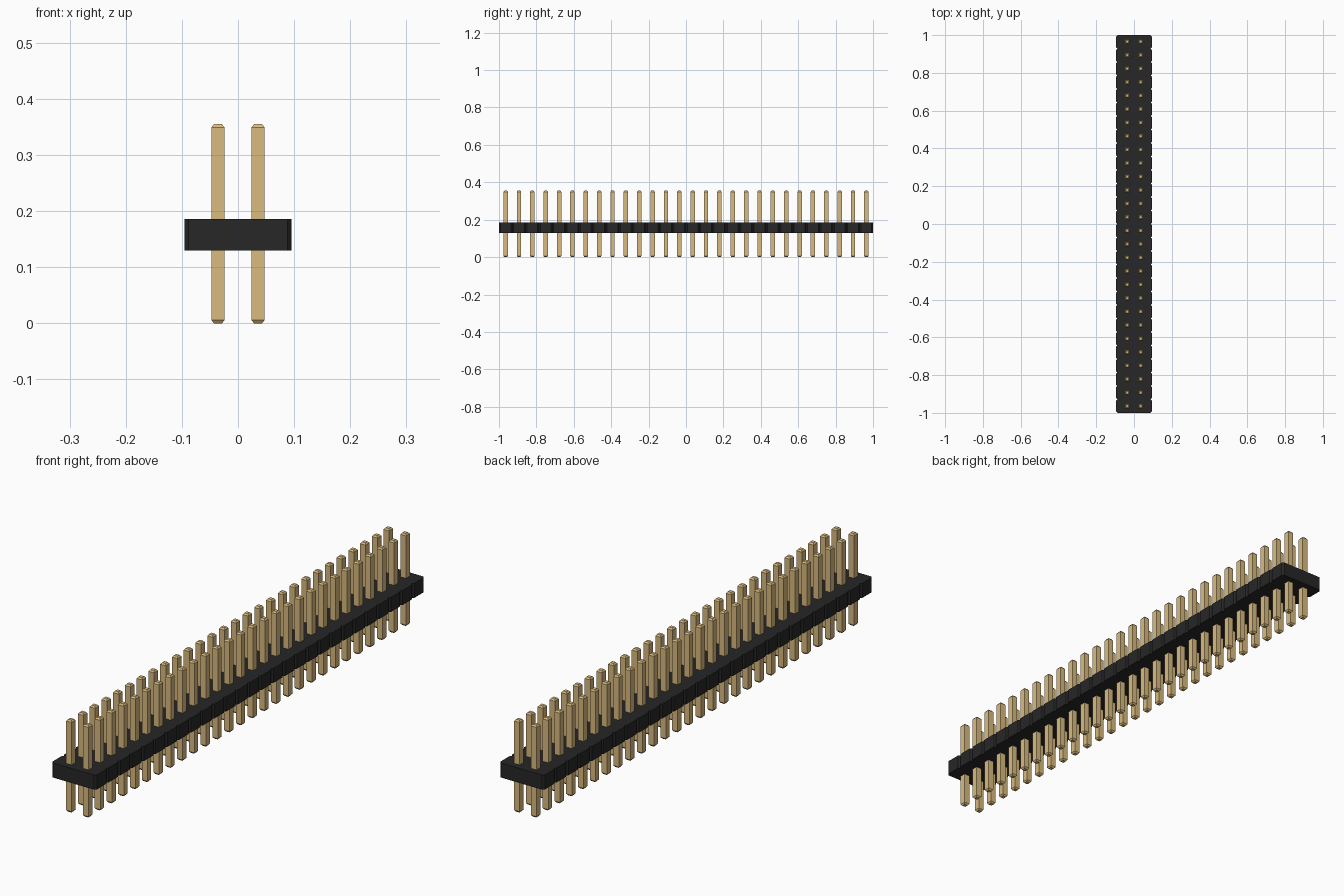
import bpy
import bmesh

if "Cube" in bpy.data.objects:
    bpy.data.objects.remove(bpy.data.objects["Cube"], do_unlink=True)

COUNT = 28
PITCH = 2 / COUNT
CHAMFER = PITCH / 10
HALF_WIDTH = 0.095
BODY_BOTTOM, BODY_TOP = 0.13, 0.186
PIN_TOP, PIN_HALF = 0.355, 0.0118
TIP_HALF, TIP_HEIGHT = 0.0072, 0.006


def make_material(name, color):
    mat = bpy.data.materials.new(name)
    mat.use_nodes = True
    mat.diffuse_color = color
    mat.node_tree.nodes["Principled BSDF"].inputs["Base Color"].default_value = color
    return mat


def finish(name, bm, mat):
    bmesh.ops.recalc_face_normals(bm, faces=bm.faces)
    mesh = bpy.data.meshes.new(name)
    bm.to_mesh(mesh)
    bm.free()
    mesh.materials.append(mat)
    obj = bpy.data.objects.new(name, mesh)
    bpy.context.collection.objects.link(obj)
    return obj


black = make_material("black plastic", (0.021, 0.02, 0.02, 1))
gold = make_material("gold metal", (0.70, 0.50, 0.215, 1))

# Housing: notched outline, one chamfered cell per pin pair, extruded upward
side = []
for i in range(COUNT):
    y0 = -1 + i * PITCH
    y1 = y0 + PITCH
    if i == 0:
        side.append((HALF_WIDTH - CHAMFER, y0))
    side += [(HALF_WIDTH, y0 + CHAMFER), (HALF_WIDTH, y1 - CHAMFER),
             (HALF_WIDTH - CHAMFER, y1)]
outline = side + [(-x, y) for x, y in reversed(side)]
bm = bmesh.new()
base = bm.faces.new([bm.verts.new((x, y, BODY_BOTTOM)) for x, y in outline])
top = bmesh.ops.extrude_face_region(bm, geom=[base], use_keep_orig=True)
bmesh.ops.translate(bm, vec=(0, 0, BODY_TOP - BODY_BOTTOM),
                    verts=[g for g in top["geom"] if isinstance(g, bmesh.types.BMVert)])
bmesh.ops.triangulate(bm, faces=[f for f in bm.faces if len(f.verts) > 4])
finish("housing", bm, black)


# Pins: square posts with tapered tips, repeated along each row
def pin_row(name, x):
    bm = bmesh.new()
    sections = [(0, TIP_HALF), (TIP_HEIGHT, PIN_HALF),
                (PIN_TOP - TIP_HEIGHT, PIN_HALF), (PIN_TOP, TIP_HALF)]
    rings = [[bm.verts.new((sx * h, sy * h, z))
              for sx, sy in ((-1, -1), (1, -1), (1, 1), (-1, 1))]
             for z, h in sections]
    bm.faces.new(rings[0])
    bm.faces.new(rings[-1])
    for low, high in zip(rings, rings[1:]):
        for i in range(4):
            j = (i + 1) % 4
            bm.faces.new((low[i], low[j], high[j], high[i]))
    obj = finish(name, bm, gold)
    obj.location = (x, -1 + PITCH / 2, 0)
    array = obj.modifiers.new("row", 'ARRAY')
    array.count = COUNT
    array.use_relative_offset = False
    array.use_constant_offset = True
    array.constant_offset_displace = (0, PITCH, 0)


pin_row("left_pins", PITCH / 2)
pin_row("right_pins", -PITCH / 2)
